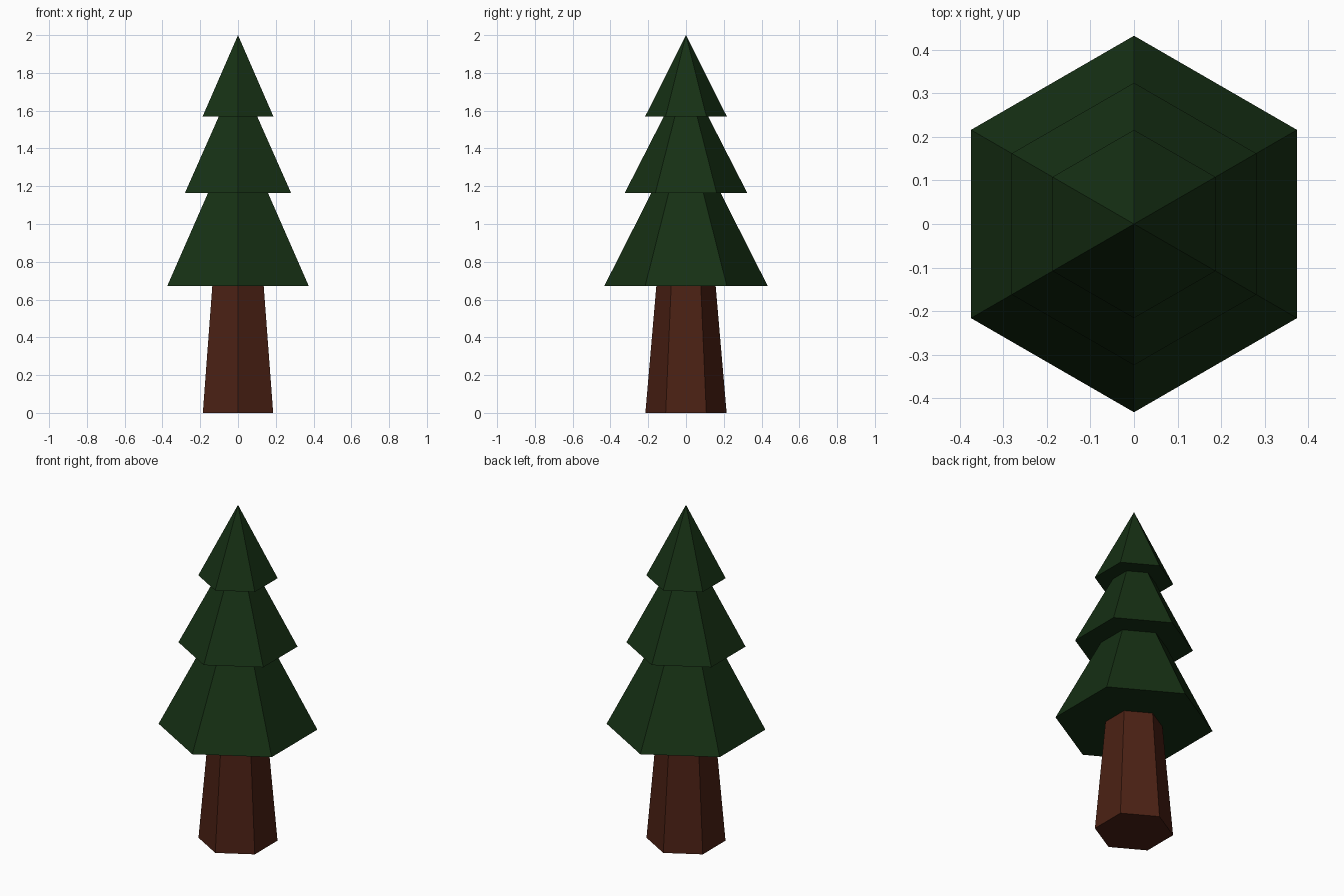
import bpy, bmesh, math

if "Cube" in bpy.data.objects:
    bpy.data.objects.remove(bpy.data.objects["Cube"])

SIDES = 6


def material(name, rgb):
    m = bpy.data.materials.new(name)
    m.diffuse_color = (*rgb, 1)
    m.use_nodes = True
    m.node_tree.nodes["Principled BSDF"].inputs["Base Color"].default_value = m.diffuse_color
    return m


def lathe(name, profile, mat, cap_bottom=False):
    """Spin (radius, z) points into a hexagonal shell with corners on the y axis."""
    bm = bmesh.new()
    rings = []
    for r, z in profile:
        if r == 0:
            rings.append([bm.verts.new((0, 0, z))] * SIDES)
            continue
        angles = [math.pi / 2 + math.tau * i / SIDES for i in range(SIDES)]
        rings.append([bm.verts.new((r * math.cos(a), r * math.sin(a), z)) for a in angles])
    for low, high in zip(rings, rings[1:]):
        for i in range(SIDES):
            j = (i + 1) % SIDES
            corners = [low[i], low[j], high[j], high[i]]
            bm.faces.new(list(dict.fromkeys(corners)))
    if cap_bottom:
        bm.faces.new(rings[0][::-1])
    mesh = bpy.data.meshes.new(name)
    bm.to_mesh(mesh)
    bm.free()
    mesh.materials.append(mat)
    obj = bpy.data.objects.new(name, mesh)
    bpy.context.collection.objects.link(obj)
    return obj


bark = material("bark", (0.07, 0.015, 0.007))
needles = material("needles", (0.008, 0.03, 0.007))

# Tapered trunk, ending at the underside of the lowest tier
lathe("trunk", [(0.215, 0), (0.157, 0.673)], bark, cap_bottom=True)

# Three tiers of foliage: each skirt flares out, then slopes in to the next
lathe("foliage", [
    (0.157, 0.673), (0.432, 0.673),
    (0.183, 1.165), (0.324, 1.165),
    (0.117, 1.570), (0.216, 1.570),
    (0, 2.0),
], needles)
